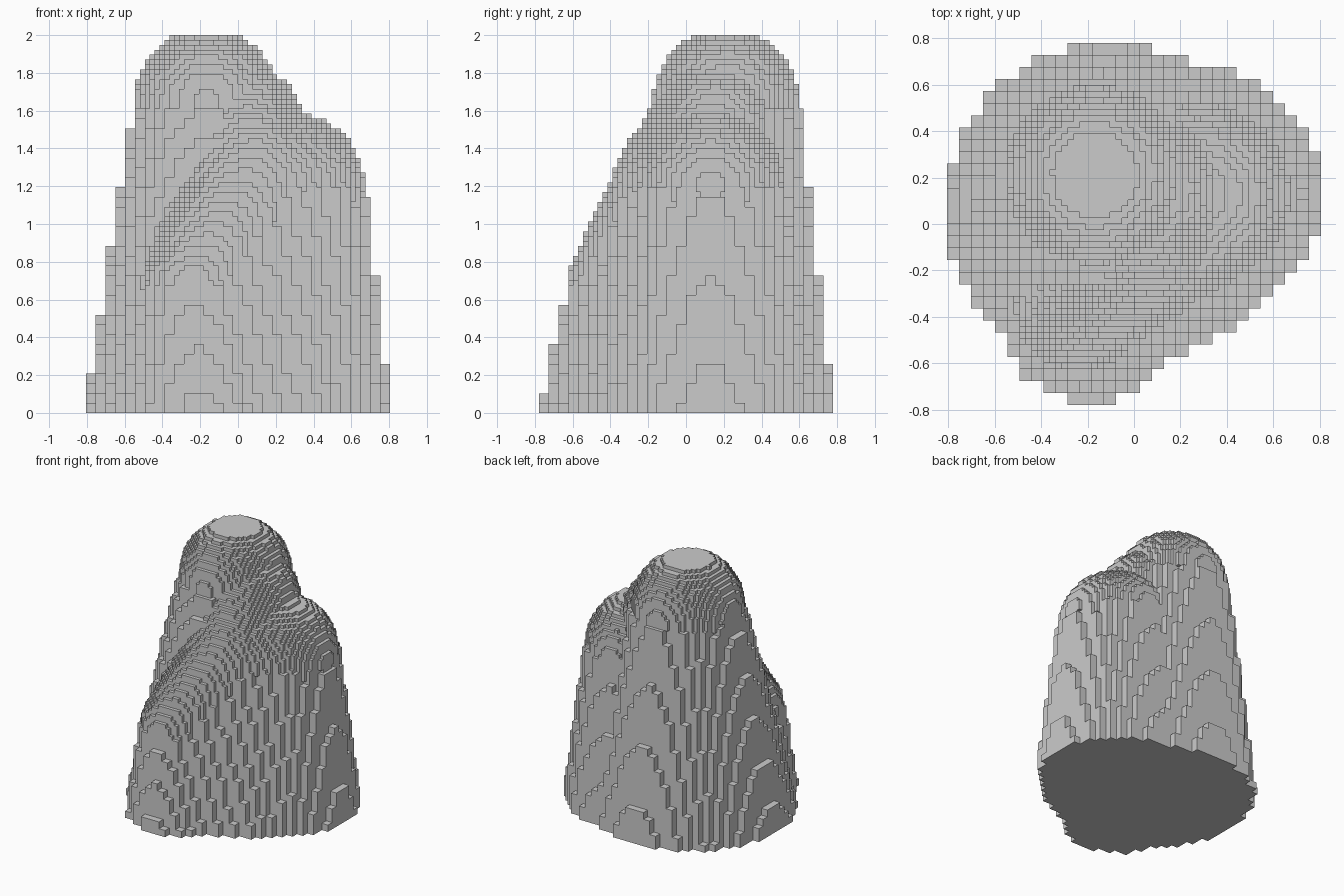
import bpy, bmesh, math

cube = bpy.data.objects.get("Cube")
if cube:
    bpy.data.objects.remove(cube)

# Fine block size and grid counts; body blocks are twice as large
NX, NY, NZ = 62, 60, 77
H = 2.0 / NZ
filled = set()


def fill_disc(cx, cy, r, k, step):
    """Fill the blocks of layer k whose centres lie in a disc."""
    s = H * step
    i0, j0 = NX // 2 / step, NY // 2 / step
    for i in range(max(0, int((cx - r) / s + i0)), min(NX // step, int((cx + r) / s + i0) + 1)):
        for j in range(max(0, int((cy - r) / s + j0)), min(NY // step, int((cy + r) / s + j0) + 1)):
            if math.hypot((i + 0.5 - i0) * s - cx, (j + 0.5 - j0) * s - cy) <= r:
                for a in range(step):
                    for b in range(step):
                        filled.add((i * step + a, j * step + b, k))


def mix(a, b, t):
    return [p + (q - p) * t for p, q in zip(a, b)]


def cone(base, top):
    """Tapered coarse column from base (x, y, r) up to the middle of a dome (x, y, z, r)."""
    x, y, height, r = top
    for k in range(NZ):
        z = (k // 2 * 2 + 1) * H
        if z < height - 0.03:
            fill_disc(*mix(base, (x, y, r), z / height), k, 2)


def ridge(a, b, steps=24):
    """Fine rounded ridge between two domes (x, y, z, r)."""
    for n in range(steps + 1):
        x, y, z, r = mix(a, b, n / steps)
        for k in range(NZ):
            d = r * r - ((k + 0.5) * H - z) ** 2
            if d > 0:
                fill_disc(x, y, math.sqrt(d), k, 1)


# Rounded heads of the rock
summit = (-0.165, 0.21, 1.65, 0.385)
shoulder = (0.28, 0.13, 1.20, 0.39)
spur = (-0.24, -0.36, 0.68, 0.27)
hub = (0.08, 0.02, 1.22, 0.39)
saddle = (0.03, 0.15, 1.52, 0.32)

# Tapered columns under the heads
cone((-0.10, 0.07, 0.715), summit)
cone((0.25, 0.13, 0.56), shoulder)
cone((-0.20, -0.41, 0.365), spur)
cone((0.0, -0.20, 0.42), hub)
# Filler columns between spur, hub and shoulder
cone((-0.10, -0.30, 0.38), (-0.08, -0.17, 0.95, 0.33))
cone((0.13, -0.05, 0.50), (0.18, 0.08, 1.20, 0.39))

# Sloping ridges joining the heads
ridge(summit, summit, 1)
ridge(spur, hub)
ridge(hub, shoulder)
ridge(hub, saddle)

# Build the outer block faces
bm = bmesh.new()
verts = {}


def corner(p):
    if p not in verts:
        verts[p] = bm.verts.new(((p[0] - NX // 2) * H, (p[1] - NY // 2) * H, p[2] * H))
    return verts[p]


for cell in filled:
    for axis in range(3):
        u, v = (axis + 1) % 3, (axis + 2) % 3
        for side in (0, 1):
            neighbour = list(cell)
            neighbour[axis] += 2 * side - 1
            if tuple(neighbour) in filled:
                continue
            ring = []
            for du, dv in ((0, 0), (1, 0), (1, 1), (0, 1)):
                p = list(cell)
                p[axis] += side
                p[u] += du
                p[v] += dv
                ring.append(corner(tuple(p)))
            bm.faces.new(ring if side else ring[::-1])

mesh = bpy.data.meshes.new("blocky_rock")
bm.to_mesh(mesh)
bm.free()
rock = bpy.data.objects.new("blocky_rock", mesh)
bpy.context.collection.objects.link(rock)

# Plain stone colour
stone = bpy.data.materials.new("stone_grey")
stone.use_nodes = True
grey = (0.6, 0.6, 0.6, 1.0)
stone.diffuse_color = grey
stone.node_tree.nodes["Principled BSDF"].inputs["Base Color"].default_value = grey
mesh.materials.append(stone)
